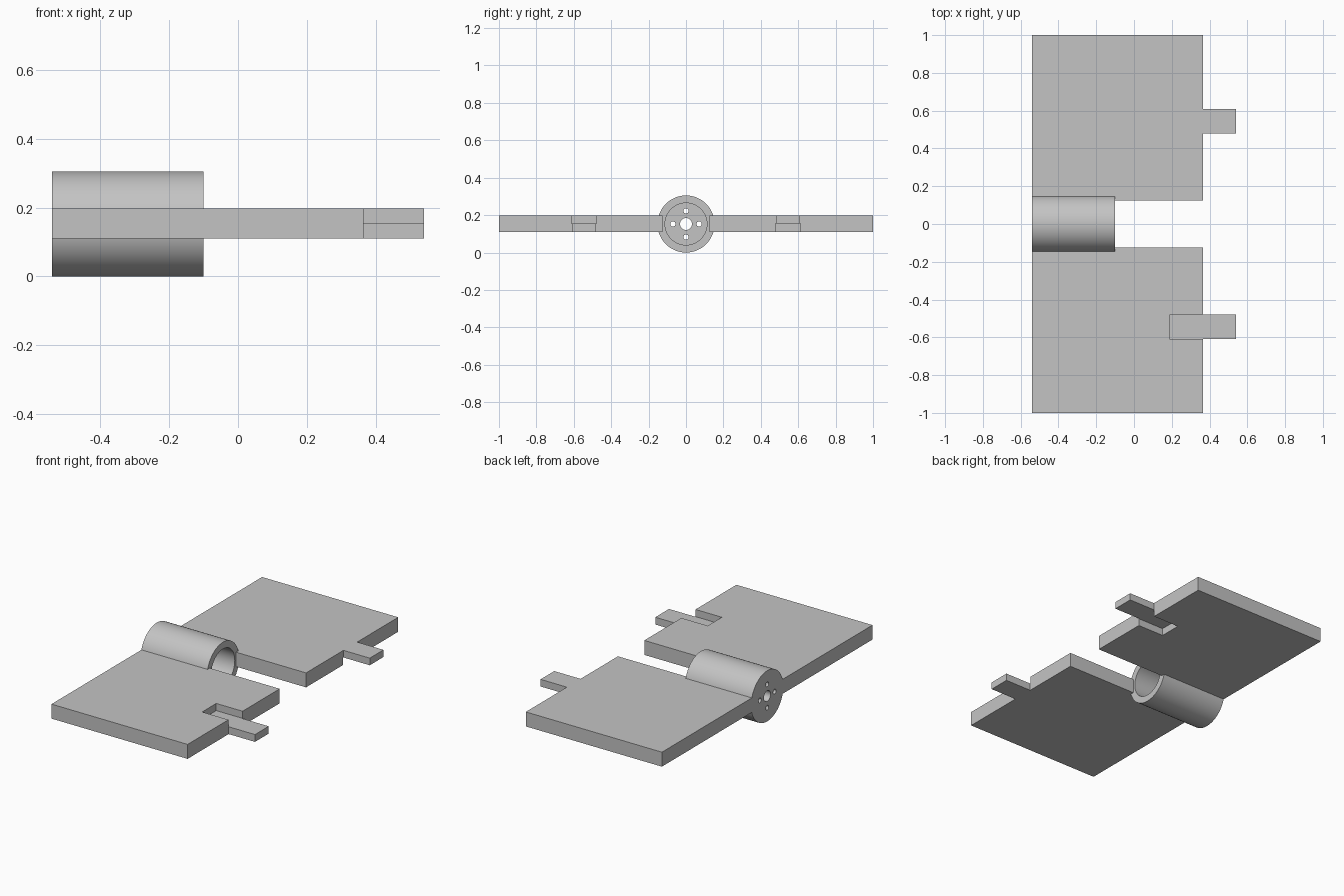
import bpy, bmesh, math
from mathutils import Matrix

cube = bpy.data.objects.get("Cube")
if cube:
    bpy.data.objects.remove(cube, do_unlink=True)

# Single plain grey
GREY = (0.55, 0.55, 0.55, 1)
grey = bpy.data.materials.new("plain grey")
grey.use_nodes = True
grey.diffuse_color = GREY
grey.node_tree.nodes["Principled BSDF"].inputs["Base Color"].default_value = GREY

BACK_X, EDGE_X, TIP_X = -0.54, 0.365, 0.54   # hinge end, plate edge, tongue tip
AXIS_Z = 0.1525
BOTTOM, MIDDLE, TOP = 0.11, 0.154, 0.197     # plate levels


def finish(name, bm):
    bmesh.ops.recalc_face_normals(bm, faces=bm.faces)
    mesh = bpy.data.meshes.new(name)
    bm.to_mesh(mesh)
    bm.free()
    mesh.materials.append(grey)
    obj = bpy.data.objects.new(name, mesh)
    bpy.context.collection.objects.link(obj)
    return obj


def prism(name, outline, z0, z1):
    """Plan outline extruded between two heights."""
    bm = bmesh.new()
    face = bm.faces.new([bm.verts.new((x, y, z0)) for x, y in outline])
    grown = bmesh.ops.extrude_face_region(bm, geom=[face])["geom"]
    verts = [v for v in grown if isinstance(v, bmesh.types.BMVert)]
    bmesh.ops.translate(bm, verts=verts, vec=(0, 0, z1 - z0))
    return finish(name, bm)


def rod(name, radius, x0, x1, y=0, z=AXIS_Z, sides=96):
    """Cylinder lying along x."""
    bm = bmesh.new()
    place = Matrix.Translation(((x0 + x1) / 2, y, z)) @ Matrix.Rotation(math.pi / 2, 4, "Y")
    bmesh.ops.create_cone(bm, cap_ends=True, segments=sides, radius1=radius,
                          radius2=radius, depth=x1 - x0, matrix=place)
    return finish(name, bm)


def cut(obj, cutter):
    cutter.hide_render = True
    mod = obj.modifiers.new("cut", "BOOLEAN")
    mod.operation = "DIFFERENCE"
    mod.solver = "EXACT"
    mod.object = cutter
    bpy.context.view_layer.objects.active = obj
    bpy.ops.object.modifier_apply(modifier=mod.name)
    bpy.data.objects.remove(cutter, do_unlink=True)


# Two plates, each with a half-thickness tongue and a matching pocket
def plate(name, side, z0, z1):
    inner, outer, near, far = 0.125, 1.0, 0.48, 0.61
    outline = [(BACK_X, inner), (EDGE_X, inner), (EDGE_X, near), (TIP_X, near),
               (TIP_X, far), (EDGE_X, far), (EDGE_X, outer), (BACK_X, outer)]
    body = prism(name, [(x, y * side) for x, y in outline], BOTTOM, TOP)
    gap = 0.002
    pocket = [(0.19, near - gap), (0.6, near - gap), (0.6, far + gap), (0.19, far + gap)]
    cut(body, prism("pocket_cutter", [(x, y * side) for x, y in pocket], z0, z1))


plate("front_plate", -1, MIDDLE, TOP + 0.1)
plate("back_plate", 1, BOTTOM - 0.1, MIDDLE)

# Barrel: open at one end, drilled wall at the other
barrel = rod("barrel", 0.1525, BACK_X, -0.1)
cut(barrel, rod("bore_cutter", 0.112, BACK_X + 0.04, 0))
cut(barrel, rod("shaft_cutter", 0.032, -0.7, -0.4, sides=48))
for i in range(4):
    a = i * math.pi / 2
    cut(barrel, rod("screw_cutter", 0.014, -0.7, -0.4, 0.07 * math.cos(a),
                    AXIS_Z + 0.07 * math.sin(a), sides=24))

bpy.ops.object.select_all(action="DESELECT")
barrel.select_set(True)
bpy.context.view_layer.objects.active = barrel
bpy.ops.object.shade_smooth_by_angle(angle=math.radians(30))
